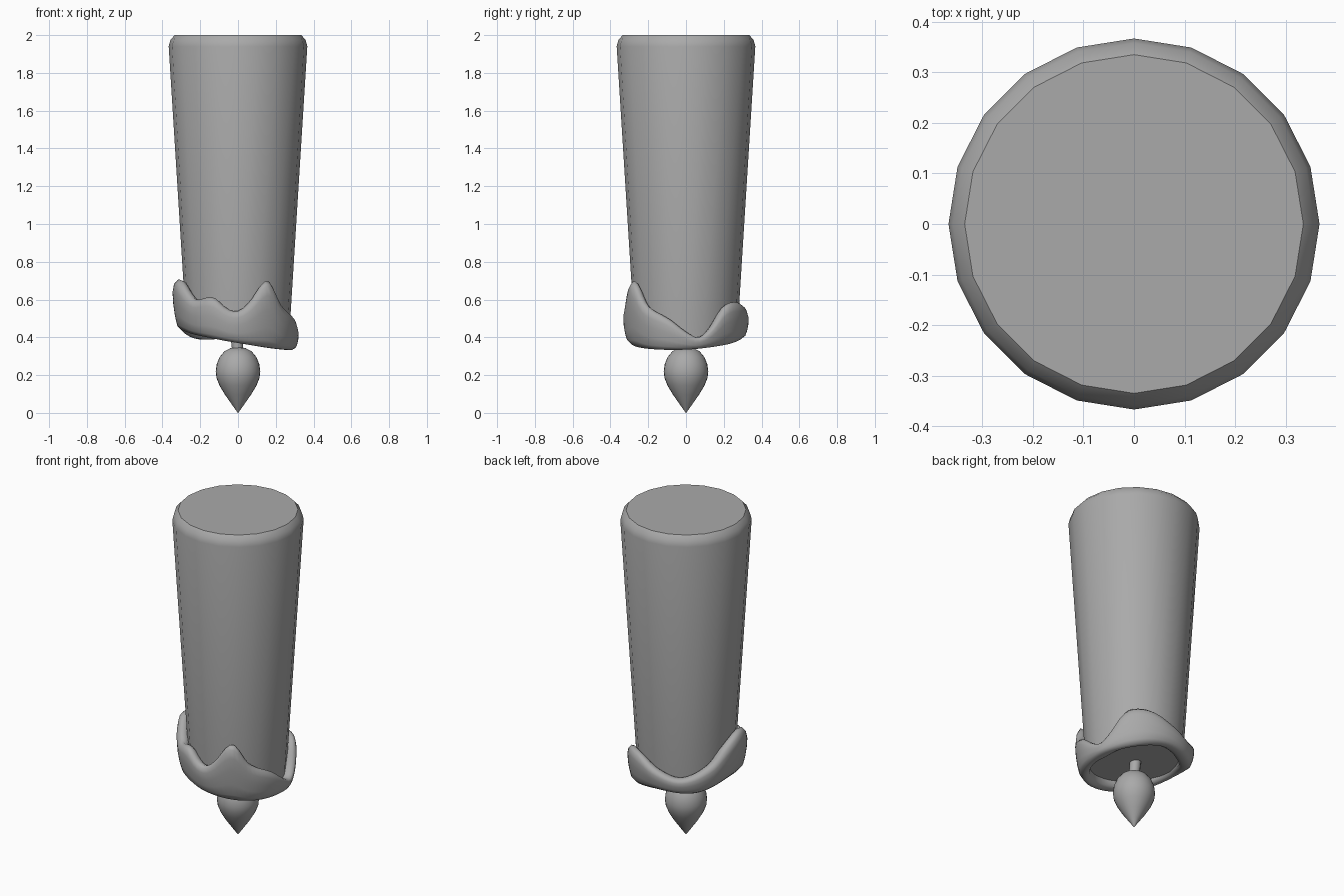
import bpy, bmesh, math

if "Cube" in bpy.data.objects:
    bpy.data.objects.remove(bpy.data.objects["Cube"])

grey = bpy.data.materials.new("wax grey")
grey.diffuse_color = (0.4, 0.4, 0.4, 1)
grey.use_nodes = True
grey.node_tree.nodes["Principled BSDF"].inputs["Base Color"].default_value = grey.diffuse_color


def finish(name, bm, angle=40):
    bmesh.ops.recalc_face_normals(bm, faces=bm.faces)
    me = bpy.data.meshes.new(name)
    bm.to_mesh(me)
    bm.free()
    me.materials.append(grey)
    ob = bpy.data.objects.new(name, me)
    bpy.context.collection.objects.link(ob)
    bpy.ops.object.select_all(action='DESELECT')
    ob.select_set(True)
    bpy.context.view_layer.objects.active = ob
    bpy.ops.object.shade_smooth_by_angle(angle=math.radians(angle))
    return ob


def sweep(section, n, closed=False):
    """Turn section(angle) -> [(r, z), ...] around the z axis."""
    bm = bmesh.new()
    rings = []
    for i in range(n):
        a = 2 * math.pi * i / n
        rings.append([bm.verts.new((r * math.cos(a), r * math.sin(a), z))
                      for r, z in section(a)])
    m = len(rings[0])
    for i in range(n):
        p, q = rings[i], rings[(i + 1) % n]
        for j in range(m if closed else m - 1):
            k = (j + 1) % m
            bm.faces.new((p[j], q[j], q[k], p[k]))
    if not closed:
        bm.faces.new([r[0] for r in rings])
        bm.faces.new([r[-1] for r in rings])
    return bm


def periodic(table, deg):
    """Smooth periodic interpolation through (degrees, value) pairs."""
    n = len(table)
    deg = (deg - table[0][0]) % 360 + table[0][0]

    def at(i):
        return table[i % n][0] + 360 * (i // n), table[i % n][1]
    i = max(k for k in range(n) if table[k][0] <= deg)
    (x0, y0), (x1, y1), (x2, y2), (x3, y3) = (at(i + k) for k in (-1, 0, 1, 2))
    h = x2 - x1
    t = (deg - x1) / h
    m1, m2 = (y2 - y0) / (x2 - x0) * h, (y3 - y1) / (x3 - x1) * h
    return ((2*t**3 - 3*t**2 + 1) * y1 + (t**3 - 2*t**2 + t) * m1
            + (3*t**2 - 2*t**3) * y2 + (t**3 - t**2) * m2)


def body_radius(z):
    return 0.367 - 0.0625 * (1.94 - z)


# Tapered candle body with a rounded wide end and a slightly tilted narrow end
def body_section(a):
    z = 0.42 - 0.035 * math.cos(a)
    return [(body_radius(z), z), (0.367, 1.94), (0.358, 1.975), (0.335, 2.0)]


finish("candle_body", sweep(body_section, 20))

# Melted wax rim: wavy upper edge and tilted lower edge
UPPER = [(-160, .70), (-148, .65), (-135, .60), (-115, .612), (-100, .55),
         (-90, .54), (-80, .58), (-61, .70), (-45, .585), (-35, .545),
         (-25, .52), (-15, .49), (0, .43), (13, .40), (25, .45), (40, .56),
         (52, .585), (70, .575), (93, .52), (120, .485), (151, .56),
         (167, .645), (185, .70)]
LOWER = [(-180, .44), (-135, .41), (-90, .37), (-45, .34), (0, .335),
         (45, .36), (90, .395), (135, .39)]


def rim_section(a):
    d = math.degrees(a)
    top, bot = periodic(UPPER, d), periodic(LOWER, d)
    h = top - bot
    t = 0.055 - 0.006 * math.cos(a)
    shape = [(-.012, .86), (.008, .965), (.5 * t, 1), (.85 * t, .93),
             (t, .78), (t, .55), (.92 * t, .3), (.78 * t, .1),
             (.45 * t, .0), (0, .0), (-.02, .08), (-.024, .25), (-.018, .5)]
    return [(body_radius(bot + f * h) + dr, bot + f * h) for dr, f in shape]


finish("melted_wax_rim", sweep(rim_section, 80, closed=True), 80)

# Short wick between the body and the flame
wick = sweep(lambda a: [(0.03, 0.32), (0.032, 0.44)], 12)
for v in wick.verts:
    v.co.x -= 0.1 * (v.co.z - 0.32)
finish("wick", wick)

# Teardrop flame with its point at the bottom
FLAME = [(.001, 0), (.033, .045), (.068, .095), (.098, .145), (.114, .185),
         (.118, .22), (.113, .257), (.098, .295), (.073, .325), (.04, .343),
         (.002, .35)]
finish("flame", sweep(lambda a: FLAME, 28))
